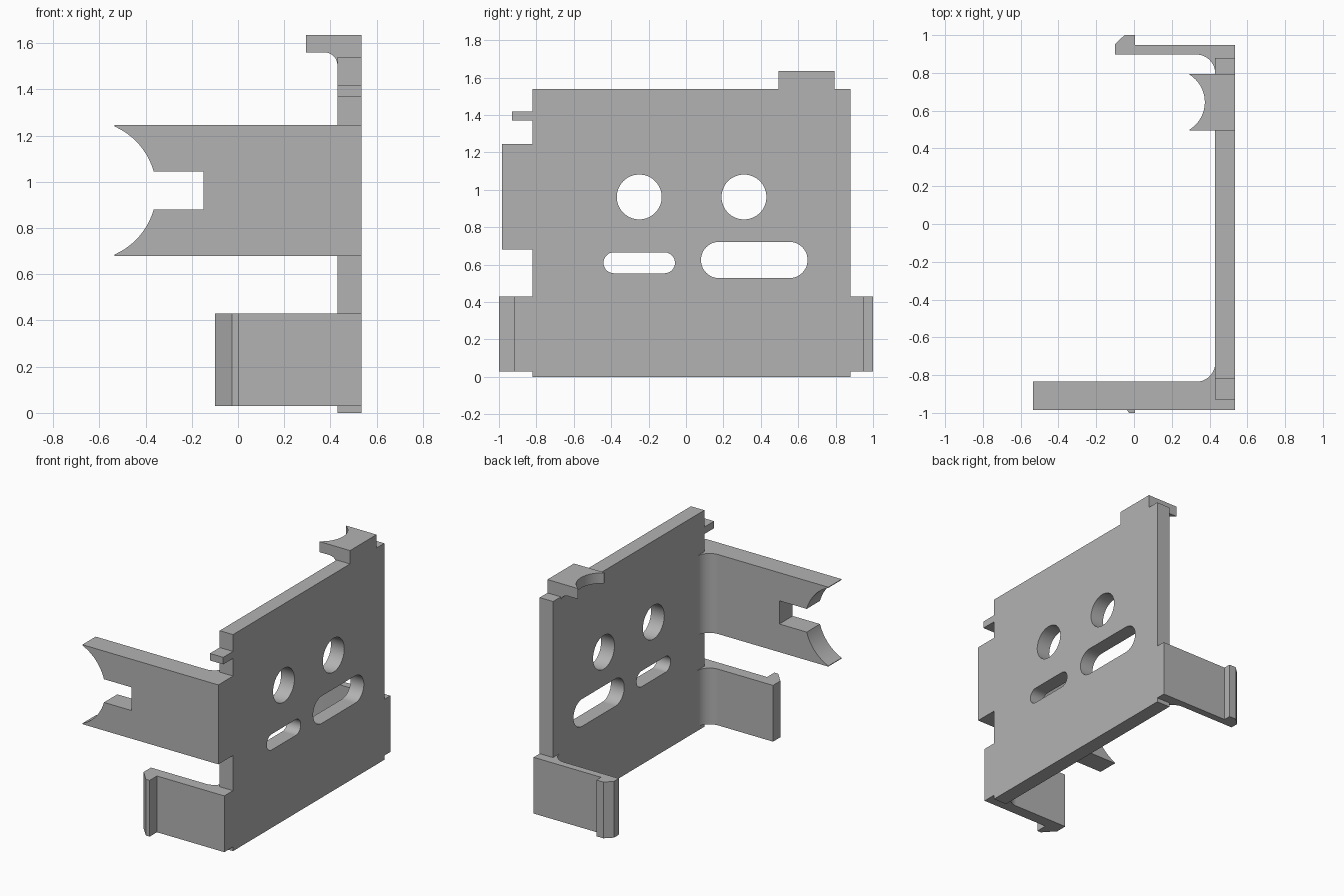
import bpy, bmesh
from math import cos, sin, radians

if "Cube" in bpy.data.objects:
    bpy.data.objects.remove(bpy.data.objects["Cube"], do_unlink=True)

grey = bpy.data.materials.new("plain grey")
grey.use_nodes = True
grey.diffuse_color = (0.45, 0.45, 0.45, 1)
grey.node_tree.nodes["Principled BSDF"].inputs["Base Color"].default_value = (0.45, 0.45, 0.45, 1)

# Plate inner and outer faces, bend radius
INNER, OUTER, BEND = 0.43, 0.535, 0.1


def arc(cx, cy, r, start, end, steps=16):
    angles = [radians(start + (end - start) * i / steps) for i in range(steps + 1)]
    return [(cx + r * cos(a), cy + r * sin(a)) for a in angles]


def prism(name, profile, axis, low, high):
    """Extrude a closed profile along an axis; the profile uses the other two axes in order."""
    def place(p, t):
        co = list(p)
        co.insert("xyz".index(axis), t)
        return co
    bm = bmesh.new()
    base = bm.faces.new([bm.verts.new(place(p, low)) for p in profile])
    top = bmesh.ops.extrude_face_region(bm, geom=[base])["geom"]
    for v in top:
        if isinstance(v, bmesh.types.BMVert):
            v.co["xyz".index(axis)] = high
    bmesh.ops.recalc_face_normals(bm, faces=bm.faces)
    mesh = bpy.data.meshes.new(name)
    bm.to_mesh(mesh)
    bm.free()
    mesh.materials.append(grey)
    ob = bpy.data.objects.new(name, mesh)
    bpy.context.collection.objects.link(ob)
    return ob


def box(name, x, y, z):
    return prism(name, [(x[0], y[0]), (x[1], y[0]), (x[1], y[1]), (x[0], y[1])], "z", *z)


def combine(target, tool, operation):
    mod = target.modifiers.new(operation, "BOOLEAN")
    mod.operation, mod.solver, mod.object = operation, "EXACT", tool
    bpy.context.view_layer.objects.active = target
    bpy.ops.object.modifier_apply(modifier=mod.name)
    bpy.data.objects.remove(tool, do_unlink=True)


def slot(y, z, half, r):
    return arc(y + half, z, r, -90, 90, 24) + arc(y - half, z, r, 90, 270, 24)


def side_arm(name, side, inner, outer, end, z):
    """Arm bent from the plate with a rounded inside corner; end lists its tip profile."""
    bend = arc(INNER - BEND, inner - BEND, BEND, 0, 90)
    profile = [(OUTER, inner - BEND)] + bend + end + [(OUTER, outer)]
    return prism(name, [(x, side * y) for x, y in profile], "z", *z)


# Main plate with two round holes and two slots
plate = box("bracket_plate", (INNER, OUTER), (-0.82, 0.88), (0, 1.54))
for y in (-0.25, 0.31):
    combine(plate, prism("hole", arc(y, 0.962, 0.12, 0, 354.375, 63), "x", 0.3, 0.7), "DIFFERENCE")
for y, z, half, r in ((-0.25, 0.61, 0.135, 0.056), (0.365, 0.625, 0.188, 0.097)):
    combine(plate, prism("slot", slot(y, z, half, r), "x", 0.3, 0.7), "DIFFERENCE")

# Small locating peg on the front edge
combine(plate, box("peg", (INNER, OUTER), (-0.93, -0.8), (1.37, 1.42)), "UNION")

# Lower clip arms with chamfered lips
lip = (0.03, 0.43)
combine(plate, side_arm("rear_clip", 1, 0.897, 0.948,
        [(-0.1, 0.897), (-0.1, 0.953), (-0.05, 1), (0.005, 1), (0.005, 0.948)], lip), "UNION")
combine(plate, side_arm("front_clip", -1, 0.835, 0.918,
        [(-0.1, 0.835), (-0.1, 0.918), (-0.025, 1), (0.005, 1), (0.005, 0.918)], lip), "UNION")

# Forked upper arm: round mouth plus square notch
fork = side_arm("fork_arm", -1, 0.835, 0.985, [(-0.535, 0.835), (-0.535, 0.985)], (0.68, 1.245))
combine(fork, prism("mouth", arc(-0.6565, 0.9625, 0.303, 0, 355, 71), "y", -1.2, -0.6), "DIFFERENCE")
combine(fork, box("notch", (-0.6, -0.15), (-1.2, -0.6), (0.88, 1.045)), "DIFFERENCE")
combine(plate, fork, "UNION")

# Top tab with rounded underside and scooped edge
under = arc(INNER - 0.055, 1.56 - 0.055, 0.055, 0, 90)
tab = prism("top_tab", [(OUTER, 1.4), (INNER, 1.4)] + under +
            [(0.295, 1.56), (0.295, 1.635), (OUTER, 1.635)], "y", 0.495, 0.793)
combine(tab, prism("scoop", arc(0.204, 0.645, 0.171, 0, 355, 71), "z", 1.2, 1.8), "DIFFERENCE")
combine(plate, tab, "UNION")

# Merge flat areas, then smooth only the curved surfaces
bm = bmesh.new()
bm.from_mesh(plate.data)
bmesh.ops.remove_doubles(bm, verts=bm.verts, dist=0.0001)
bmesh.ops.dissolve_limit(bm, angle_limit=radians(0.5), verts=bm.verts, edges=bm.edges)
bm.to_mesh(plate.data)
bm.free()
bpy.ops.object.select_all(action="DESELECT")
plate.select_set(True)
bpy.context.view_layer.objects.active = plate
bpy.ops.object.shade_smooth_by_angle(angle=radians(30))
normals = plate.modifiers.new("flat face normals", "WEIGHTED_NORMAL")
normals.keep_sharp = True
